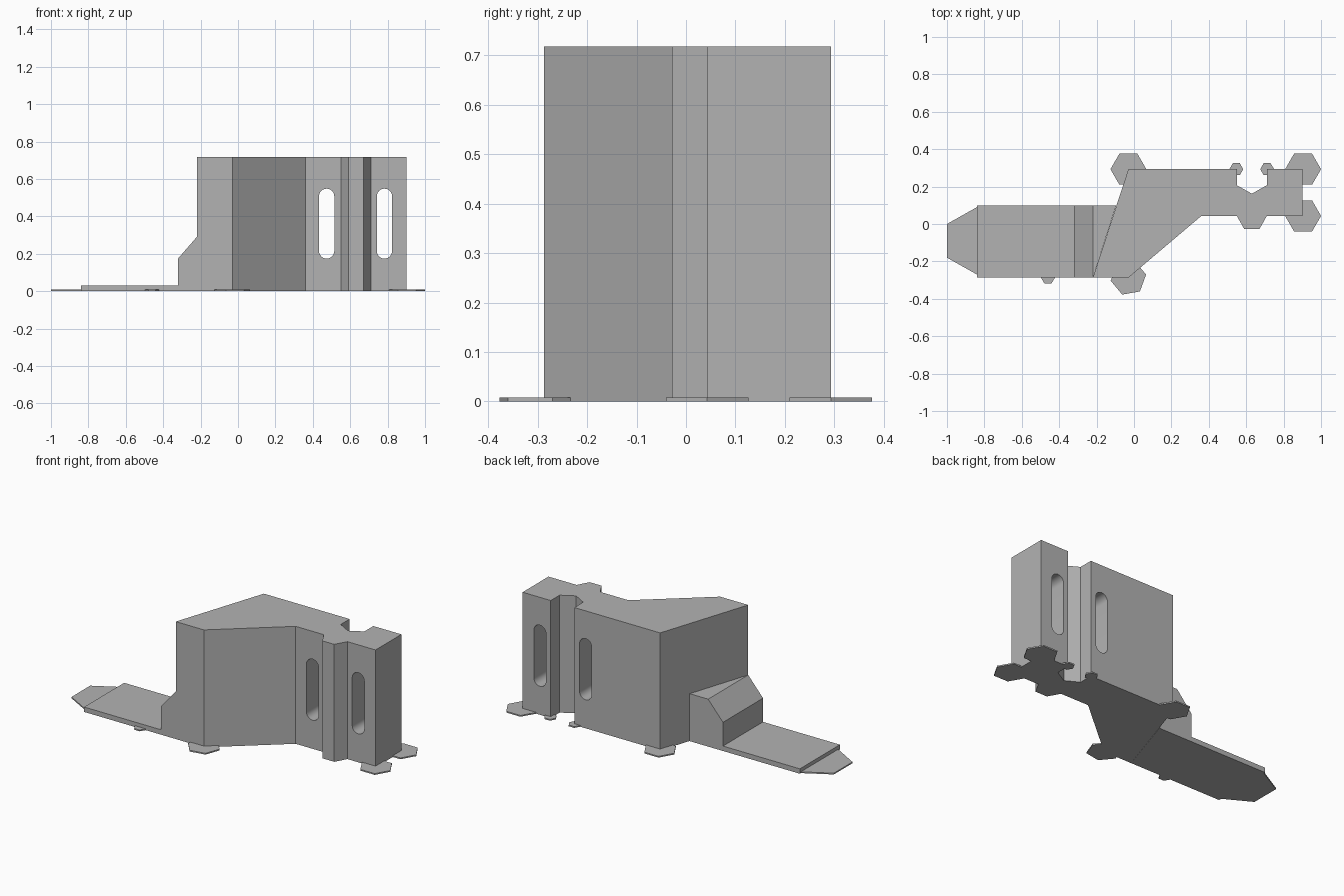
import bpy, bmesh, math
from mathutils import Vector

cube = bpy.data.objects.get("Cube")
if cube:
    bpy.data.objects.remove(cube, do_unlink=True)

GREY = (0.45, 0.45, 0.45, 1)
grey = bpy.data.materials.new("plain_grey")
grey.use_nodes = True
grey.diffuse_color = GREY
grey.node_tree.nodes["Principled BSDF"].inputs["Base Color"].default_value = GREY


def prism(name, outline, start, end, axis="z"):
    """Extrude a closed 2D outline along z (x, y outline) or y (x, z outline)."""
    def place(a, b, c):
        return (a, b, c) if axis == "z" else (a, c, b)
    bm = bmesh.new()
    base = bm.faces.new([bm.verts.new(place(a, b, start)) for a, b in outline])
    top = bmesh.ops.extrude_face_region(bm, geom=[base])["geom"]
    verts = [v for v in top if isinstance(v, bmesh.types.BMVert)]
    bmesh.ops.translate(bm, verts=verts, vec=Vector(place(0, 0, end - start)))
    bmesh.ops.recalc_face_normals(bm, faces=bm.faces)
    mesh = bpy.data.meshes.new(name)
    bm.to_mesh(mesh)
    bm.free()
    mesh.materials.append(grey)
    obj = bpy.data.objects.new(name, mesh)
    bpy.context.collection.objects.link(obj)
    return obj


def hexagon(x, y, radius, turn=0):
    angles = [math.radians(turn + 60 * i) for i in range(6)]
    return [(x + radius * math.cos(a), y + radius * math.sin(a)) for a in angles]


def slot(x, low, high, radius, steps=12):
    """Upright slot outline with round ends."""
    points = []
    for z, first in ((high - radius, 0), (low + radius, math.pi)):
        for i in range(steps + 1):
            a = first + math.pi * i / steps
            points.append((x + radius * math.cos(a), z + radius * math.sin(a)))
    return points


FRONT, BACK, ARM, HEIGHT = -0.287, 0.293, 0.043, 0.718

# Main body with a narrow arm, a front rib and a rear notch
body = prism("body", [
    (-0.22, FRONT), (-0.03, FRONT), (0.36, ARM), (0.55, ARM), (0.59, -0.028),
    (0.67, -0.028), (0.71, ARM), (0.90, ARM), (0.90, BACK), (0.71, BACK),
    (0.71, 0.207), (0.63, 0.162), (0.55, 0.207), (0.55, BACK), (-0.03, BACK)],
    0, HEIGHT)

# Slots cut straight through the arm
for i, x in enumerate((0.474, 0.783)):
    cutter = prism(f"slot_cutter_{i}", slot(x, 0.174, 0.548, 0.041), -0.1, 0.4, "y")
    cutter.hide_render = True
    cutter.hide_set(True)
    cut = body.modifiers.new("slot", "BOOLEAN")
    cut.operation = "DIFFERENCE"
    cut.solver = "EXACT"
    cut.object = cutter

# Bake the cuts so the cutters can go
bpy.context.view_layer.update()
cut_mesh = bpy.data.meshes.new_from_object(
    body.evaluated_get(bpy.context.evaluated_depsgraph_get()))
body.modifiers.clear()
body.data = cut_mesh
for obj in [o for o in bpy.data.objects if o.name.startswith("slot_cutter")]:
    bpy.data.objects.remove(obj, do_unlink=True)

# Smooth only the round slot ends
bpy.ops.object.select_all(action="DESELECT")
body.select_set(True)
bpy.context.view_layer.objects.active = body
bpy.ops.object.shade_smooth_by_angle(angle=math.radians(25))

# Low tongue, and the chamfered step joining it to the slanted body side
SIDE = 0.10
joint = -0.095
prism("tongue", [(-0.84, FRONT), (-0.22, FRONT), (joint, SIDE), (-0.84, SIDE)], 0, 0.03)
step = prism("step", [(-0.32, 0), (-0.22, 0), (-0.22, 0.29), (-0.32, 0.175)],
             FRONT, SIDE, "y")
prism("step_wedge", [(-0.22, FRONT), (joint, SIDE), (-0.22, SIDE)], 0, 0.29)

# Thin tapered tip
PAD = 0.008
prism("tongue_tip", [(-1, -0.18), (-0.84, -0.27), (-0.84, 0.09), (-1, 0)], 0, PAD)

# Hexagonal pads at the corners
for i, (x, y, turn) in enumerate([(-0.03, BACK, 0), (0.904, BACK, 0),
                                  (0.904, ARM, 0), (-0.03, FRONT, 10)]):
    prism(f"corner_pad_{i}", hexagon(x, y, 0.096, turn), 0, PAD)
for i, (x, y) in enumerate([(0.547, BACK), (0.712, BACK), (-0.46, FRONT)]):
    prism(f"small_pad_{i}", hexagon(x, y, 0.037), 0, PAD)
